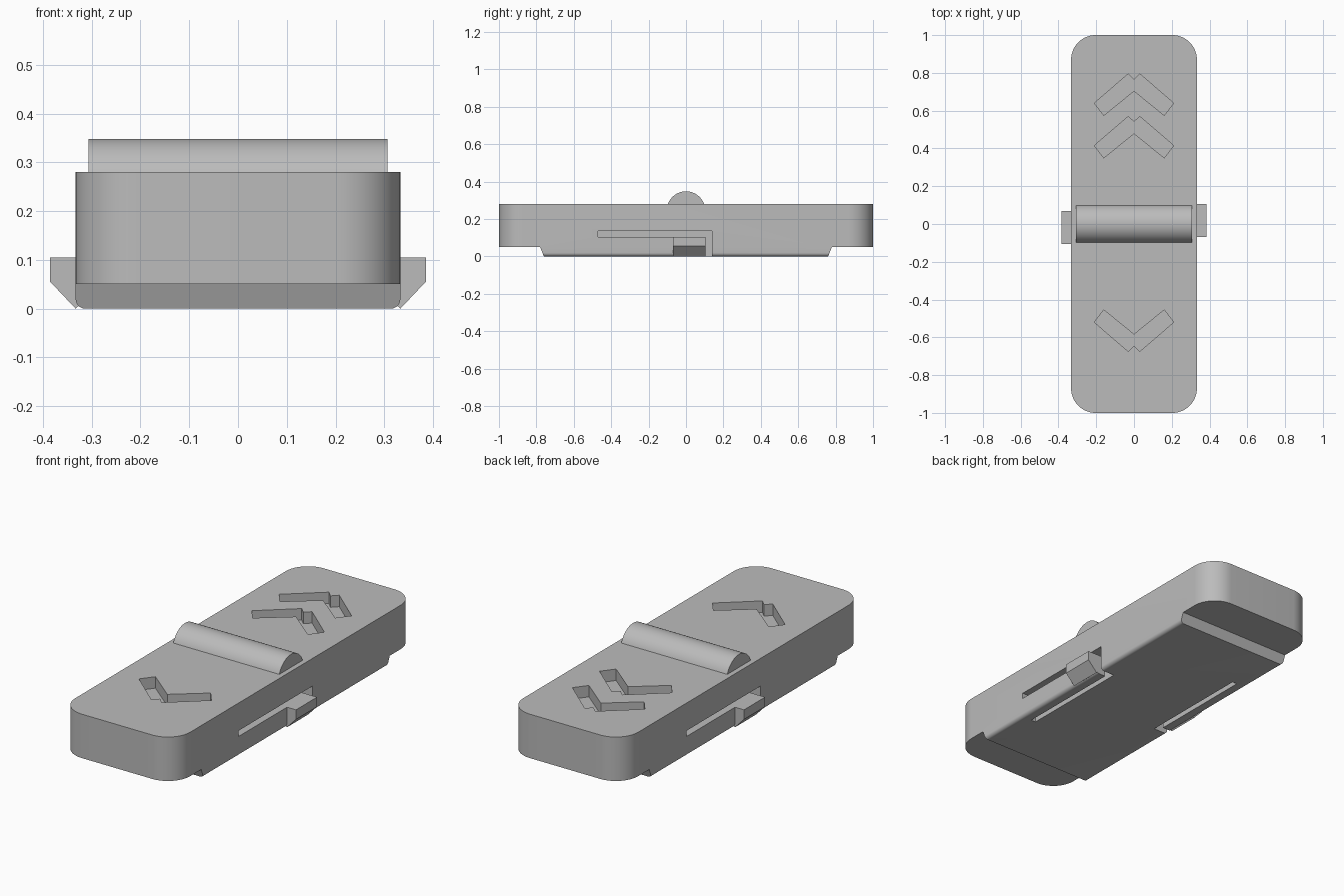
import bpy, bmesh, math
from mathutils import Matrix, Vector

cube = bpy.data.objects.get("Cube")
if cube:
    bpy.data.objects.remove(cube, do_unlink=True)

grey = bpy.data.materials.new("plain grey")
grey.use_nodes = True
colour = (0.5, 0.5, 0.5, 1)
grey.diffuse_color = colour
grey.node_tree.nodes["Principled BSDF"].inputs["Base Color"].default_value = colour

HALF_W, HALF_L = 0.333, 1.0
BODY_BOTTOM, BODY_TOP = 0.05, 0.28


def prism(name, points, axis, start, end):
    """Extrude a closed 2D outline along one axis."""
    place = {"x": lambda a, b, t: (t, a, b),
             "y": lambda a, b, t: (a, t, b),
             "z": lambda a, b, t: (a, b, t)}[axis]
    bm = bmesh.new()
    face = bm.faces.new([bm.verts.new(place(a, b, start)) for a, b in points])
    ext = bmesh.ops.extrude_face_region(bm, geom=[face])
    new = [v for v in ext["geom"] if isinstance(v, bmesh.types.BMVert)]
    bmesh.ops.translate(bm, verts=new, vec=Vector(place(0, 0, end - start)))
    bmesh.ops.recalc_face_normals(bm, faces=bm.faces)
    mesh = bpy.data.meshes.new(name)
    bm.to_mesh(mesh)
    bm.free()
    obj = bpy.data.objects.new(name, mesh)
    bpy.context.collection.objects.link(obj)
    mesh.materials.append(grey)
    return obj


def box(name, x0, x1, y0, y1, z0, z1):
    return prism(name, [(x0, y0), (x1, y0), (x1, y1), (x0, y1)], "z", z0, z1)


def arc(cx, cy, r, a0, a1, n):
    return [(cx + r * math.cos(math.radians(a0 + (a1 - a0) * i / n)),
             cy + r * math.sin(math.radians(a0 + (a1 - a0) * i / n)))
            for i in range(n + 1)]


def combine(target, tool, operation):
    """Apply a boolean and discard the tool."""
    tool.hide_render = True
    mod = target.modifiers.new("boolean", "BOOLEAN")
    mod.operation, mod.solver, mod.object = operation, "EXACT", tool
    bpy.context.view_layer.objects.active = target
    bpy.ops.object.modifier_apply(modifier=mod.name)
    bpy.data.objects.remove(tool, do_unlink=True)


def turned(obj, turn):
    if turn:
        obj.data.transform(Matrix.Rotation(math.pi, 4, "Z"))
    return obj


# Main body: rounded slab
r = 0.13
outline = []
for sx, sy, a in ((1, 1, 0), (-1, 1, 90), (-1, -1, 180), (1, -1, 270)):
    outline += arc(sx * (HALF_W - r), sy * (HALF_L - r), r, a, a + 90, 16)
body = prism("body", outline, "z", BODY_BOTTOM, BODY_TOP)

# Lower plinth: rounded long edges and sloping ends
r = 0.02
section = [(HALF_W, BODY_BOTTOM), (-HALF_W, BODY_BOTTOM)]
section += arc(-HALF_W + r, r, r, 180, 270, 6) + arc(HALF_W - r, r, r, 270, 360, 6)
plinth = prism("plinth", section, "y", -1, 1)
for v in plinth.data.vertices:
    v.co.y *= 0.76 + 0.02 * v.co.z / BODY_BOTTOM
combine(body, plinth, "UNION")

# Spring arms cut free of both sides, the second turned half round
for turn in (False, True):
    for limits in ((0.25, 0.4, -0.47, 0.14, 0.105, 0.135),
                   (0.25, 0.277, -0.47, 0.14, -0.1, 0.12),
                   (0.26, 0.4, 0.105, 0.14, -0.1, 0.12)):
        combine(body, turned(box("slot_cutter", *limits), turn), "DIFFERENCE")

# Chevron recesses in the top
half = [(-0.03, 0.795), (-0.21, 0.64), (-0.16, 0.575)]
chevron = [(0, 0.765)] + half + [(0, 0.705)] + [(-x, y) for x, y in reversed(half)]
for flip, shift in ((1, 0), (1, -0.225), (-1, 0.12)):
    points = [(x, flip * y + shift) for x, y in chevron]
    combine(body, prism("chevron_cutter", points, "z", 0.22, 0.4), "DIFFERENCE")

# Rounded ridge across the middle
ridge = prism("ridge", arc(0, 0.245, 0.103, 20, 160, 32), "x", -0.307, 0.307)

# Wedge-shaped catches on the arms
catches = []
wedge = [(0.31, 0.105), (0.31, 0.02), (0.333, 0), (0.385, 0.055), (0.385, 0.105)]
for name, turn in (("left_catch", False), ("right_catch", True)):
    catches.append(turned(prism(name, wedge, "y", -0.07, 0.105), turn))

# Smooth curves, sharp edges
bpy.ops.object.select_all(action="DESELECT")
for obj in (body, ridge, *catches):
    obj.select_set(True)
bpy.context.view_layer.objects.active = body
bpy.ops.object.shade_smooth_by_angle(angle=math.radians(30))
